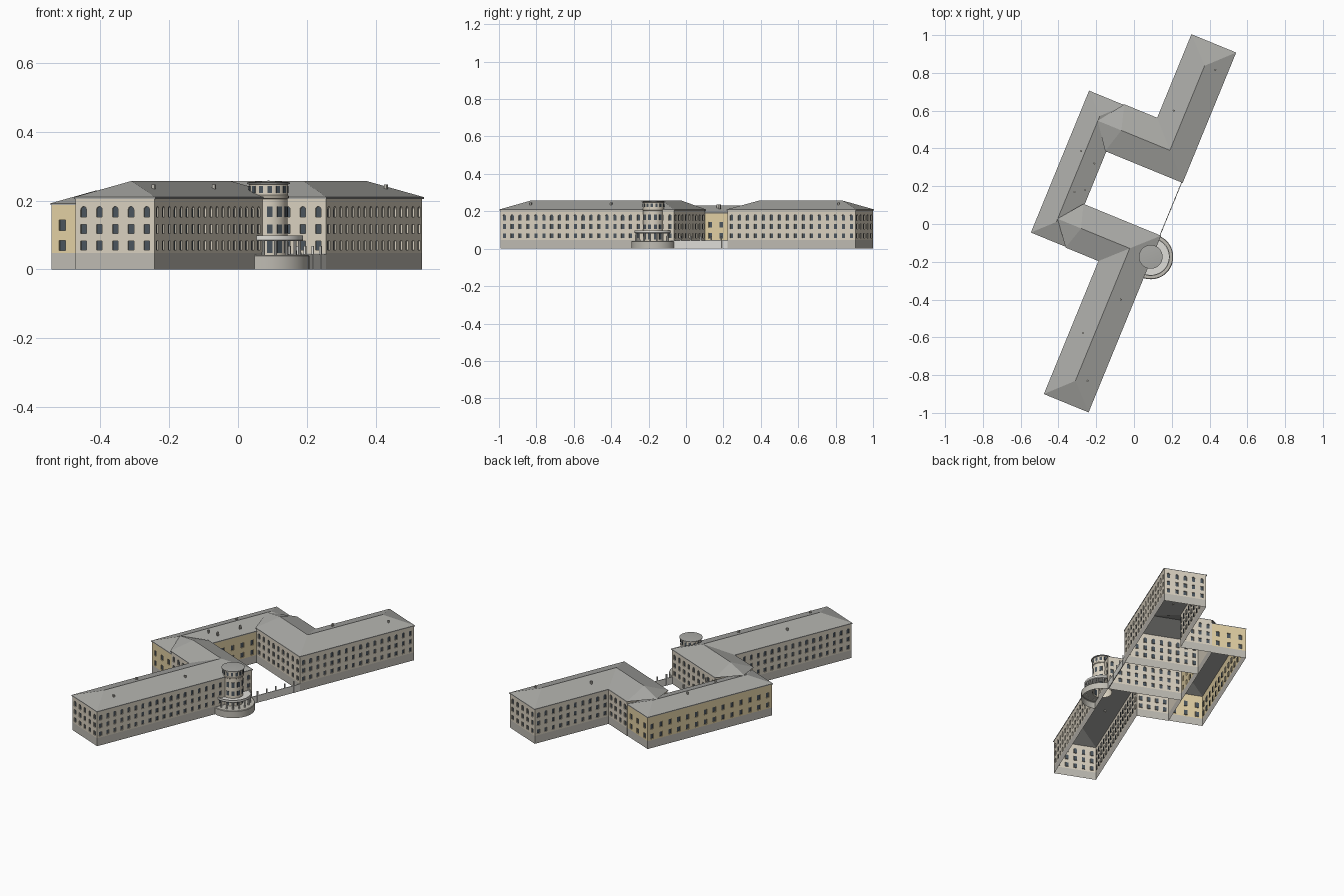
import bpy, bmesh, math
from mathutils import Vector, Matrix

if "Cube" in bpy.data.objects:
    bpy.data.objects.remove(bpy.data.objects["Cube"])

# The whole complex is laid out on a local grid, then turned about z
TURN = Matrix.Rotation(math.radians(-22.3), 4, 'Z')


def mat(name, r, g, b):
    m = bpy.data.materials.new(name)
    m.diffuse_color = (r, g, b, 1)
    m.use_nodes = True
    m.node_tree.nodes["Principled BSDF"].inputs["Base Color"].default_value = m.diffuse_color
    return m


STONE = mat("stone_wall", .70, .64, .53)
OCHRE = mat("ochre_wall", .76, .63, .37)
PLINTH = mat("plinth_stone", .52, .50, .45)
GLASS = mat("window_dark", .07, .09, .11)
ROOF = mat("roof_slate", .40, .40, .38)
PALE = mat("pale_trim", .74, .73, .69)


def finish(name, bm, mats, smooth=False):
    bmesh.ops.remove_doubles(bm, verts=bm.verts, dist=1e-5)
    bm.transform(TURN)
    me = bpy.data.meshes.new(name)
    bm.to_mesh(me)
    bm.free()
    ob = bpy.data.objects.new(name, me)
    bpy.context.collection.objects.link(ob)
    for m in mats:
        me.materials.append(m)
    if smooth:
        bpy.context.view_layer.objects.active = ob
        ob.select_set(True)
        bpy.ops.object.shade_smooth_by_angle(angle=math.radians(35))
        ob.select_set(False)
    return ob


def wall(bm, p, q, z0, z1, rows, spacing, w, arch, depth=.005):
    """One facade with recessed windows; the top row may be arched."""
    p, q = Vector(p), Vector(q)
    length = (q - p).length
    d = (q - p) / length
    n = Vector((d.y, -d.x))
    count = max(1, round(length / spacing)) if rows else 0

    def face(pts, idx=0):
        vs = []
        for s, z, dep in pts:
            c = p + d * s - n * dep
            vs.append(bm.verts.new((c.x, c.y, z)))
        bm.faces.new(vs).material_index = idx

    S = [0]
    for i in range(count):
        c = (i + .5) * length / count
        S += [c - w / 2, c + w / 2]
    S.append(length)
    Z = [z0] + [z for r in rows for z in r] + [z1]
    for i in range(len(S) - 1):
        for j in range(len(Z) - 1):
            a, b, lo, hi = S[i], S[i + 1], Z[j], Z[j + 1]
            if not (i % 2 and j % 2):
                face([(a, lo, 0), (b, lo, 0), (b, hi, 0), (a, hi, 0)])
                continue
            loop = [(a, lo), (b, lo)]
            if arch and j == len(Z) - 3:
                m, r = (a + b) / 2, w / 2
                arc = [(m + r * math.cos(t * math.pi / 6), hi - r + r * math.sin(t * math.pi / 6)) for t in range(7)]
                loop += arc
                face([(b, hi, 0)] + [(s, z, 0) for s, z in reversed(arc[:4])])
                face([(a, hi, 0)] + [(s, z, 0) for s, z in reversed(arc[3:])])
            else:
                loop += [(b, hi), (a, hi)]
            face([(s, z, depth) for s, z in loop], 1)
            for (s, z), (s2, z2) in zip(loop, loop[1:] + loop[:1]):
                face([(s, z, 0), (s2, z2, 0), (s2, z2, depth), (s, z, depth)])


def walls(name, foot, blank, top, rows, spacing, w, arch, m, skip=()):
    bm, base = bmesh.new(), bmesh.new()
    for i, p in enumerate(foot):
        q = foot[(i + 1) % len(foot)]
        if i in skip:
            continue
        wall(bm, p, q, .047, top, [] if i in blank else rows, spacing, w, arch)
        wall(base, p, q, 0, .047, [], 1, 0, False)
    finish(name + "_walls", bm, [m, GLASS])
    finish(name + "_plinth", base, [PLINTH])


def roof(name, pts, faces, eave):
    bm = bmesh.new()
    vs = [bm.verts.new(p) for p in pts]
    for f in faces:
        fc = bm.faces.new([vs[i] for i in f])
        fc.normal_update()
        if fc.normal.z < 0:
            fc.normal_flip()
    # fascia under the eaves
    for i, j in zip(eave, eave[1:]):
        lo = [bm.verts.new((pts[k][0], pts[k][1], pts[k][2] - .005)) for k in (i, j)]
        bm.faces.new([vs[i], lo[0], lo[1], vs[j]])
    finish(name, bm, [ROOF])


def cross_wing(name, b0, bi, be):
    """L-shaped wing: b0 outer side, bi inner side of the link, be far end."""
    a0, a1, aw = -.096, .152, -.284
    foot = [(aw, b0), (a1, b0), (a1, be), (a0, be), (a0, bi), (aw, bi)]
    blank = {5}
    if be < b0:
        foot = foot[::-1]
        blank = {5}
    rows = [(.057, .082), (.105, .131), (.152, .183)]
    walls(name, foot, blank, .21, rows, .046, .018, True, STONE)
    s = 1 if be > b0 else -1
    o, am, bm_ = .004, (a0 + a1) / 2, (b0 + bi) / 2
    h, e, half = .257, .21, (a1 - a0) / 2
    pts = [(aw - o, b0 - s * o, e), (a1 + o, b0 - s * o, e), (a1 + o, be + s * o, e),
           (a0 - o, be + s * o, e), (a0 - o, bi + s * o, e), (aw - o, bi + s * o, e),
           (-.25, bm_, h), (am, bm_, h), (am, be - s * half, h), (-.385, bm_, .231)]
    faces = [(0, 1, 7, 6), (1, 2, 8, 7), (2, 3, 8), (3, 4, 7, 8), (4, 5, 6, 7), (5, 9, 6), (9, 0, 6)]
    roof(name + "_roof", pts, faces, [0, 1, 2, 3, 4, 5])


cross_wing("north_wing", .303, .563, 1.041)
cross_wing("south_wing", -.007, -.249, -1.01)

# Lower ochre rear wing, open where the links join
W0, W1, S0, S1 = -.485, -.284, -.246, .560
walls("rear_wing", [(W0, S0), (W1, S0), (W1, -.007), (W1, .303), (W1, S1), (W0, S1)],
      set(), .192, [(.055, .084), (.113, .144)], .058, .02, False, OCHRE, skip={1, 3})
o, wm = .003, (W0 + W1) / 2
roof("rear_wing_roof",
     [(W0 - o, S0 - o, .192), (W1 + o, S0 - o, .192), (W1 + o, S1 + o, .192), (W0 - o, S1 + o, .192),
      (wm, S0 + .1, .23), (wm, S1 - .1, .23)],
     [(0, 1, 4), (1, 2, 5, 4), (2, 3, 5), (3, 0, 4, 5)], [0, 1, 2, 3, 0])

# Round corner tower
CX, CY = .148, -.127


def lathe(name, prof, a0, a1, seg, m):
    bm = bmesh.new()
    rings = []
    for i in range(seg + 1):
        t = math.radians(a0 + (a1 - a0) * i / seg)
        rings.append([bm.verts.new((CX + r * math.cos(t), CY + r * math.sin(t), z)) for r, z in prof])
    for A, B in zip(rings, rings[1:]):
        for k in range(len(prof) - 1):
            vs = [A[k], B[k], B[k + 1], A[k + 1]]
            if prof[k][0] == 0:
                vs = [A[k], B[k + 1], A[k + 1]]
            elif prof[k + 1][0] == 0:
                vs = [A[k], B[k], A[k + 1]]
            bm.faces.new(vs)
    return finish(name, bm, [m], True)


lathe("tower_base", [(.119, 0), (.119, .039), (.116, .042), (.055, .042)], -90, 90, 24, PLINTH)
lathe("tower_shaft", [(.055, .04), (.055, .205), (.059, .208), (.059, .214), (.057, .216), (.057, .248)],
      0, 360, 32, STONE)
lathe("tower_roof", [(.057, .247), (.063, .249), (.063, .253), (0, .258)], 0, 360, 32, ROOF)
lathe("porch_ring", [(.055, .082), (.098, .082), (.101, .086), (.101, .098), (.096, .098), (.096, .089), (.055, .089)],
      -90, 90, 24, PALE)


def box(bm, loc, size, ang=0):
    bmesh.ops.create_cube(bm, size=1, matrix=Matrix.Translation(loc) @ Matrix.Rotation(ang, 4, 'Z')
                          @ Matrix.Diagonal((*size, 1)))


# Tower windows: a full ring on top, three rows facing outwards below
bm = bmesh.new()
for i in range(14):
    t = math.tau * (i + .5) / 14
    box(bm, (CX + .0565 * math.cos(t), CY + .0565 * math.sin(t), .232), (.003, .013, .02), t)
for deg in (-64, -32, 0, 32, 64):
    t = math.radians(deg)
    for z, h in ((.065, .034), (.117, .026), (.168, .03)):
        box(bm, (CX + .0545 * math.cos(t), CY + .0545 * math.sin(t), z), (.003, .016, h), t)
finish("tower_windows", bm, [GLASS])

# Porch columns
bm = bmesh.new()
for i in range(8):
    t = math.radians(-77 + 22 * i)
    bmesh.ops.create_cone(bm, cap_ends=True, segments=10, radius1=.005, radius2=.0042, depth=.042,
                          matrix=Matrix.Translation((CX + .092 * math.cos(t), CY + .092 * math.sin(t), .062)))
finish("porch_columns", bm, [PALE], True)

# Low courtyard wall with posts
bm = bmesh.new()
box(bm, (.15, .148, .0215), (.004, .31, .043))
for i in range(5):
    box(bm, (.15, .03 + i * .059, .034), (.006, .006, .068))
finish("courtyard_wall", bm, [PALE])

# Small roof vents, given in plan coordinates
bm = bmesh.new()
vents = [(-.246, -.83, .236), (-.07, -.4, .236), (.21, .60, .24), (.43, .815, .236), (-.27, -.577, .238),
         (-.28, .386, .224), (-.21, .32, .224), (-.26, .18, .224), (-.315, .17, .226)]
inv = TURN.inverted()
for v in vents:
    box(bm, inv @ Vector(v), (.009, .009, .022))
finish("roof_vents", bm, [PLINTH])
